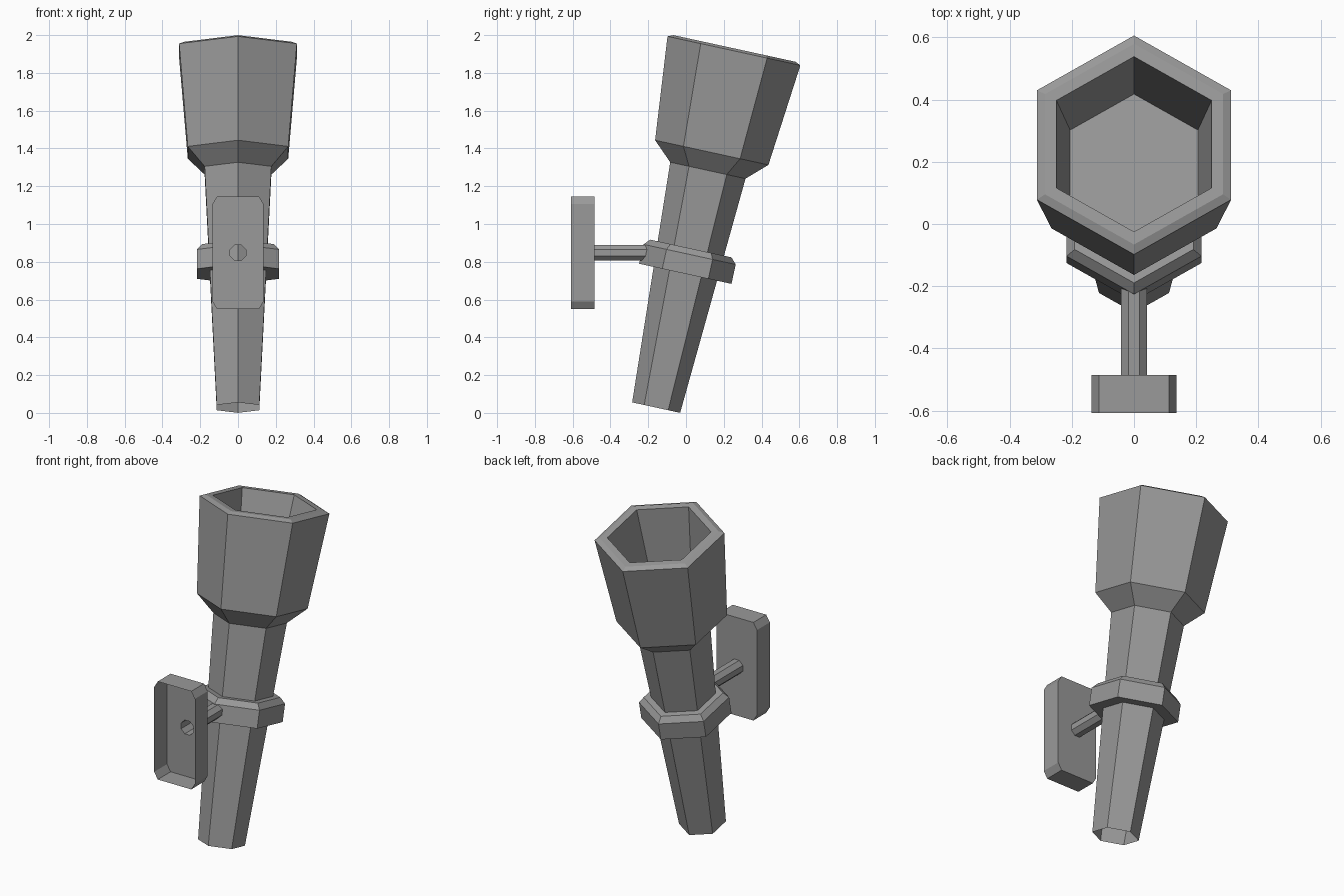
import bpy
import bmesh
from math import cos, sin, pi, radians

if "Cube" in bpy.data.objects:
    bpy.data.objects.remove(bpy.data.objects["Cube"])

# One plain grey metal
grey = bpy.data.materials.new("grey_metal")
GREY = (0.32, 0.32, 0.32, 1)
grey.use_nodes = True
grey.diffuse_color = GREY
grey.node_tree.nodes["Principled BSDF"].inputs["Base Color"].default_value = GREY

TILT = radians(-12.3)
FOOT = (0, -0.158, 0.028)


def finish(name, bm, location, tilt):
    mesh = bpy.data.meshes.new(name)
    bm.to_mesh(mesh)
    bm.free()
    mesh.materials.append(grey)
    obj = bpy.data.objects.new(name, mesh)
    bpy.context.collection.objects.link(obj)
    obj.location = location
    obj.rotation_euler.x = tilt
    return obj


def loft(name, profile, location, tilt, sides=6, turn=pi / 2,
         cap_end=False, closed=False):
    """Stack polygon rings of (radius, height) and bridge them."""
    bm = bmesh.new()
    angles = [turn + 2 * pi * i / sides for i in range(sides)]
    rings = [[bm.verts.new((r * cos(a), r * sin(a), h)) for a in angles]
             for r, h in profile]
    pairs = list(zip(rings, rings[1:]))
    if closed:
        pairs.append((rings[-1], rings[0]))
    for low, high in pairs:
        for i in range(sides):
            j = (i + 1) % sides
            bm.faces.new((low[i], low[j], high[j], high[i]))
    if cap_end:
        bm.faces.new(rings[-1])
    return finish(name, bm, location, tilt)


# Handle, flared cup, bevelled rim and cup floor in one open-bottomed shell
loft("torch_body",
     [(0.13, 0), (0.204, 1.285), (0.307, 1.382), (0.36, 1.933),
      (0.33, 1.946), (0.288, 1.946), (0.237, 1.615)],
     FOOT, TILT, cap_end=True)

# Hexagonal collar gripping the handle
loft("collar",
     [(0.17, 0.725), (0.25, 0.725), (0.25, 0.83), (0.22, 0.862), (0.178, 0.862)],
     FOOT, TILT, closed=True)

# Hollow octagonal arm from wall plate to collar
loft("support_arm", [(0.045, 0), (0.045, 0.32)],
     (0, -0.485, 0.848), -pi / 2, sides=8, turn=pi / 8)

# Wall plate: chamfered tray, open at the front, with a hole for the arm
W, H, CX, CZ = 0.136, 0.297, 0.024, 0.04
FRONT, BACK = -0.608, -0.485
outline = [(W, CZ - H), (W, H - CZ), (W - CX, H), (CX - W, H),
           (-W, H - CZ), (-W, CZ - H), (CX - W, -H), (W - CX, -H)]
hole = [(0.045 * cos(a), 0.045 * sin(a))
        for a in (pi / 8 + pi / 4 * (i - 1) for i in range(8))]
bm = bmesh.new()
front, back, inner = [[bm.verts.new((x, y, z)) for x, z in points]
                      for points, y in ((outline, FRONT), (outline, BACK), (hole, BACK))]
for i in range(8):
    j = (i + 1) % 8
    bm.faces.new((front[i], front[j], back[j], back[i]))
    bm.faces.new((back[i], back[j], inner[j], inner[i]))
bmesh.ops.recalc_face_normals(bm, faces=bm.faces)
finish("wall_plate", bm, (0, 0, 0.848), 0)
